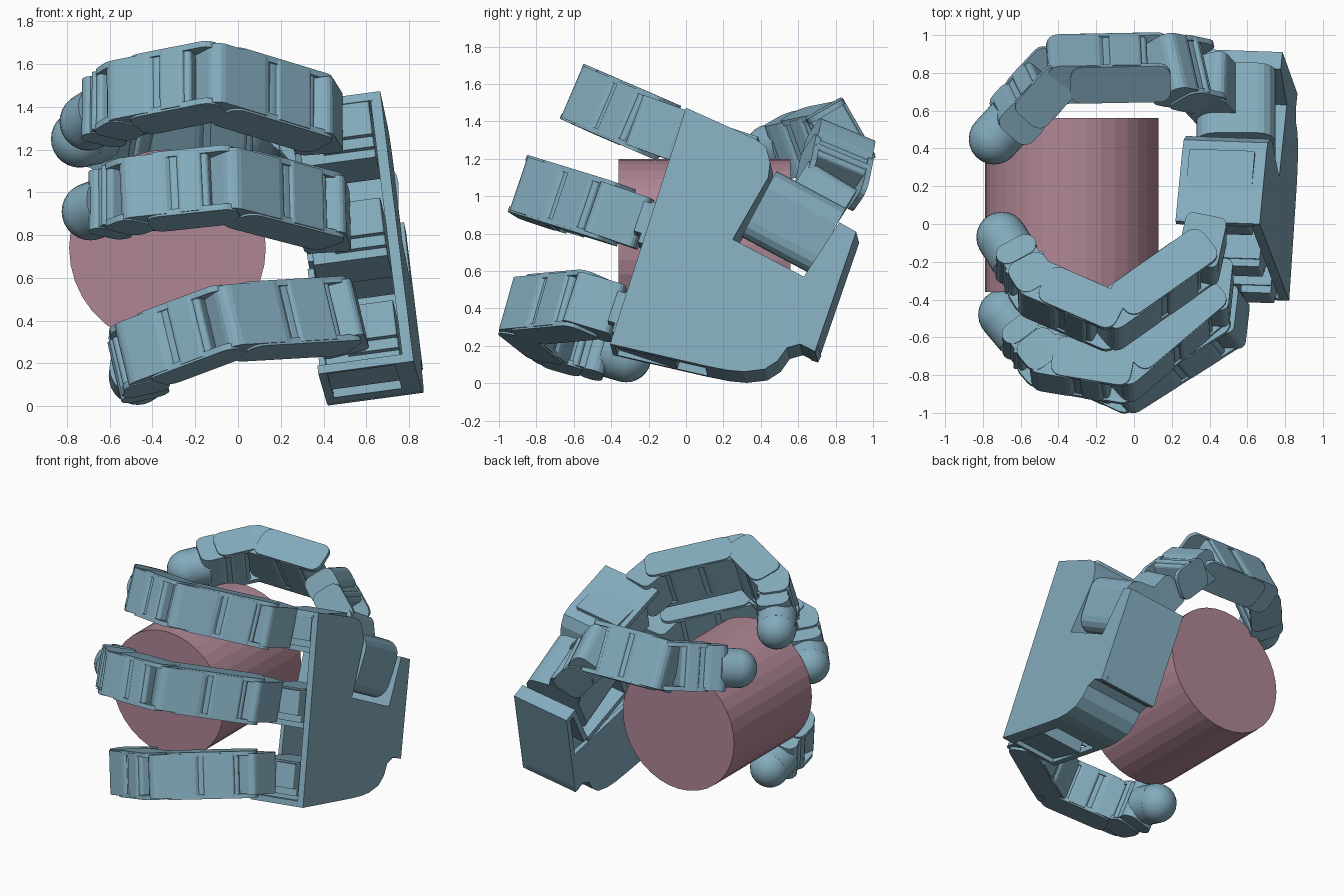
import bpy, bmesh, math
from mathutils import Vector, Matrix

if "Cube" in bpy.data.objects:
    bpy.data.objects.remove(bpy.data.objects["Cube"])

def material(name, col):
    m = bpy.data.materials.new(name)
    m.diffuse_color = (*col, 1)
    m.use_nodes = True
    m.node_tree.nodes["Principled BSDF"].inputs["Base Color"].default_value = m.diffuse_color
    return m

BLUE = material("blue", (0.23, 0.41, 0.51))
PINK = material("pink", (0.43, 0.24, 0.30))

def finish(name, bm, mat=BLUE, smooth=False):
    bmesh.ops.recalc_face_normals(bm, faces=bm.faces)
    me = bpy.data.meshes.new(name)
    bm.to_mesh(me)
    bm.free()
    me.materials.append(mat)
    for p in me.polygons:
        p.use_smooth = smooth and len(p.vertices) < 5
    ob = bpy.data.objects.new(name, me)
    bpy.context.collection.objects.link(ob)
    return ob

def prism(name, pts, vec):
    bm = bmesh.new()
    a = [bm.verts.new(p) for p in pts]
    b = [bm.verts.new(Vector(p) + vec) for p in pts]
    n = len(a)
    bm.faces.new(a)
    bm.faces.new(b[::-1])
    for i in range(n):
        bm.faces.new((a[i], a[(i + 1) % n], b[(i + 1) % n], b[i]))
    return finish(name, bm)

def bar(name, p, q, v, width, thick, r=0.05, shift=0.0):
    """Rounded bar from p to q, its width along v."""
    p, q, v = Vector(p), Vector(q), Vector(v).normalized()
    d = (q - p).normalized()
    v = (v - d * v.dot(d)).normalized()
    t = d.cross(v)
    c, h = (p + q) / 2, (q - p).length / 2
    pts = []
    for sx, sy, a0 in ((1, 1, 0), (-1, 1, 90), (-1, -1, 180), (1, -1, 270)):
        for k in range(5):
            a = math.radians(a0 + k * 22.5)
            pts.append(c + d * (sx * (h - r) + r * math.cos(a))
                       + t * (sy * (thick / 2 - r) + r * math.sin(a))
                       + v * (shift - width / 2))
    return prism(name, pts, v * width)

def rod(name, p, q, r, seg=24, mat=BLUE, smooth=True):
    p, q = Vector(p), Vector(q)
    bm = bmesh.new()
    rot = (q - p).to_track_quat('Z', 'Y').to_matrix().to_4x4()
    bmesh.ops.create_cone(bm, cap_ends=True, segments=seg, radius1=r, radius2=r,
                          depth=(q - p).length, matrix=Matrix.Translation((p + q) / 2) @ rot)
    return finish(name, bm, mat, smooth)

def ball(name, c, r):
    bm = bmesh.new()
    bmesh.ops.create_uvsphere(bm, u_segments=24, v_segments=14, radius=r,
                              matrix=Matrix.Translation(c))
    return finish(name, bm, BLUE, True)

# Held cylinder
rod("held_cylinder", (-0.33, -0.36, 0.74), (-0.33, 0.56, 0.74), 0.46, 36, PINK, False)

# Palm: tilted plate with walls running inwards
N = Vector((0.99, -0.035, 0.133)).normalized()
F = Vector((-0.075, -0.95, 0.31)).normalized()
V = N.cross(F).normalized()
DEPTH = 0.45

def on_palm(y, z, depth=0.0):
    return Vector((0.87 - 0.135 * (z - 0.05) + 0.035 * (y - 0.36), y, z)) - N * depth

outline = [(-0.406, 0.21), (-0.38, 0.204), (0.10, 0.094), (0.22, 0.07), (0.31, 0.062), (0.42, 0.075),
           (0.49, 0.12), (0.54, 0.19), (0.61, 0.21), (0.69, 0.17), (0.91, 0.81), (0.82, 0.86),
           (0.63, 0.57), (0.25, 0.77), (0.44, 1.10), (0.45, 1.18), (0.43, 1.26), (0.37, 1.307),
           (0.0, 1.473)]
prism("palm_plate", [on_palm(*p) for p in outline], -N * 0.05)
for i in range(len(outline) - 1):
    a, b = Vector(outline[i]), Vector(outline[i + 1])
    d = (b - a).normalized()
    inn = Vector((-d.y, d.x)) * 0.04
    # the lower wall has a window, leaving two rails
    for start, stop in (((0.04, 0.09), (0.41, DEPTH)) if i == 1 else ((0.04, DEPTH),)):
        prism("palm_wall", [on_palm(*p, start) for p in (a, b, b + inn, a + inn)],
              -N * (stop - start))
# Inner panel over the lower half of the palm
prism("palm_inner_panel", [on_palm(*p, DEPTH - 0.03) for p in
      outline[2:10] + [(0.79, 0.48), (0.05, 0.70), (-0.12, 0.24)]], -N * 0.03)

# Fingers: start, knuckle, middle joint, end joint, tip centre
TIP_R = 0.135

def phalanx(name, p, q, v, width, thick=0.23, end=0.06):
    p, q = Vector(p), Vector(q)
    d = (q - p).normalized()
    slot = p + d * ((q - p).length * 0.5)
    # rounded far half, near half with a slot line between, and side plates
    bar(name + "_body", slot + d * 0.01, q + d * end, v, width - 0.02, thick, 0.06)
    bar(name + "_root", p + d * 0.06, slot + d * 0.04, v, width - 0.03, thick - 0.03, 0.02)
    bar(name + "_shell", p + d * 0.09, slot - d * 0.005, v, width - 0.02, thick, 0.02)
    for s in (-1, 1):
        bar(name + "_side_plate", p - d * 0.06, q + d * (end - 0.12), v, 0.03, thick - 0.01, 0.06,
            s * (width / 2 - 0.015))

def fingertip(name, p, c, v, width):
    p, c = Vector(p), Vector(c)
    d = (c - p).normalized()
    phalanx(name + "_end", p, c - d * 0.09, v, width, 0.23, 0.0)
    rod(name + "_tip_base", c - d * 0.14, c, TIP_R)
    ball(name + "_tip", c, TIP_R)

fingers = {
    "upper_finger": [(0.39, 0.0, 1.31), (0.35, -0.18, 1.375), (-0.127, -0.515, 1.52),
                     (-0.53, -0.34, 1.44), (-0.70, -0.07, 1.33)],
    "middle_finger": [(0.42, -0.22, 0.85), (0.40, -0.41, 0.915), (-0.06, -0.80, 1.035),
                      (-0.48, -0.73, 0.99), (-0.69, -0.48, 0.91)],
    "lower_finger": [(0.48, -0.36, 0.37), (0.46, -0.53, 0.42), (-0.06, -0.86, 0.39),
                     (-0.46, -0.67, 0.24), (-0.47, -0.32, 0.14)],
}
for name, pts in fingers.items():
    b, k, m, e, t = [Vector(p) for p in pts]
    v = (m - k).cross(t - k).normalized()
    if v.z < 0:
        v = -v
    f = (k - b).normalized()
    bar(name + "_base", b, k + f * 0.09, v, 0.28, 0.22, 0.04)
    phalanx(name + "_proximal", k, m, v, 0.32)
    phalanx(name + "_medial", m, e, v, 0.32)
    fingertip(name, e, t, v, 0.31)
    # Stepped motor blocks, kept inside the palm plate
    for w, d0, d1, reach, lift in ((0.27, 0.06, 0.41, -0.03, 0.0), (0.23, 0.06, 0.30, 0.01, 0.02),
                                   (0.17, 0.06, 0.22, 0.05, 0.04)):
        o = on_palm(b.y, b.z, (d0 + d1) / 2)
        bar(name + "_motor", o - F * 0.36, o + F * reach, V, w, d1 - d0, 0.01,
            lift if V.z > 0 else -lift)

# Thumb: rounded motor housing in the palm notch, then three links
c, axis, up = Vector((0.54, 0.575, 0.86)), Vector((0, 0.88, -0.47)), Vector((0, 0.47, 0.88))
bar("thumb_motor", c - up * 0.2, c + up * 0.2, axis, 0.42, 0.42, 0.10)
bar("thumb_mount", (0.50, 0.62, 0.84), (0.36, 0.77, 1.08), axis, 0.30, 0.24, 0.05)
tv = Vector((0, 0.5, -0.87)).normalized()
phalanx("thumb_metacarpal", (0.36, 0.78, 1.07), (0.17, 0.82, 1.27),
        Vector((0.1, 0.7, -0.6)).normalized(), 0.34)
phalanx("thumb_proximal", (0.13, 0.83, 1.31), (-0.40, 0.82, 1.32), tv, 0.36)
fingertip("thumb", (-0.42, 0.80, 1.32), (-0.74, 0.45, 1.25), tv, 0.33)
